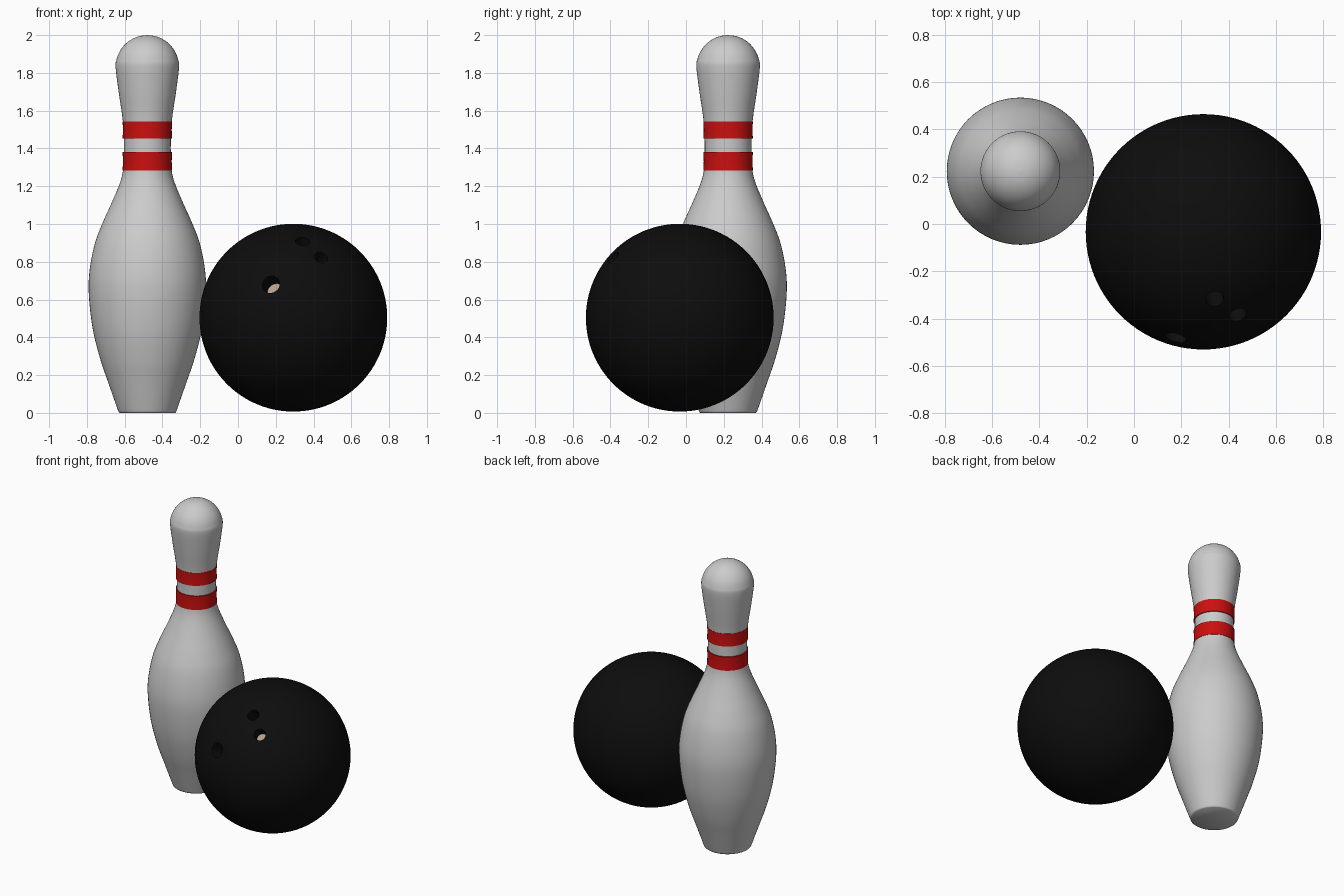
import bpy, bmesh, math
from mathutils import Vector, Matrix

if "Cube" in bpy.data.objects:
    bpy.data.objects.remove(bpy.data.objects["Cube"])

PIN = Vector((-0.48, 0.223, 0))
BALL = Vector((0.293, -0.033, 0.504))
R = 0.497


def material(name, rgb):
    m = bpy.data.materials.new(name)
    m.diffuse_color = (*rgb, 1)
    m.use_nodes = True
    m.node_tree.nodes["Principled BSDF"].inputs["Base Color"].default_value = m.diffuse_color
    return m


black = material("black", (0.004, 0.004, 0.004))
red = material("red", (0.6, 0.005, 0.005))
beige = material("beige", (0.45, 0.36, 0.27))


def finish(name, bm, mat=None, angle=40):
    bmesh.ops.recalc_face_normals(bm, faces=bm.faces)
    me = bpy.data.meshes.new(name)
    bm.to_mesh(me)
    bm.free()
    ob = bpy.data.objects.new(name, me)
    bpy.context.collection.objects.link(ob)
    if mat:
        me.materials.append(mat)
    bpy.ops.object.select_all(action='DESELECT')
    ob.select_set(True)
    bpy.context.view_layer.objects.active = ob
    bpy.ops.object.shade_smooth_by_angle(angle=math.radians(angle))
    return ob


def smooth_path(pts, steps=5):
    """Catmull-Rom curve through the profile points."""
    p = [Vector(q) for q in pts]
    p = [p[0]] + p + [p[-1]]
    out = []
    for a, b, c, d in zip(p, p[1:], p[2:], p[3:]):
        for i in range(steps):
            t = i / steps
            out.append(0.5 * (2*b + (c-a)*t + (2*a-5*b+4*c-d)*t*t + (3*b-a-3*c+d)*t**3))
    return out + [p[-1]]


def lathe(name, pts, mat=None, closed=False):
    bm = bmesh.new()
    vs = [bm.verts.new((r, 0, z)) for r, z in pts]
    es = [bm.edges.new(e) for e in zip(vs, vs[1:])]
    if closed:
        es.append(bm.edges.new((vs[-1], vs[0])))
    bmesh.ops.spin(bm, geom=vs + es, cent=(0, 0, 0), axis=(0, 0, 1),
                   angle=math.tau, steps=64)
    bmesh.ops.remove_doubles(bm, verts=bm.verts, dist=1e-5)
    bmesh.ops.translate(bm, verts=bm.verts, vec=PIN)
    return finish(name, bm, mat)


# Pin body with neck
side = [(0.155, 0.012), (0.205, 0.155), (0.251, 0.29), (0.29, 0.45), (0.31, 0.63),
        (0.305, 0.76), (0.277, 0.9), (0.235, 1.01), (0.19, 1.11), (0.148, 1.21),
        (0.13, 1.275), (0.125, 1.34), (0.124, 1.42), (0.126, 1.5), (0.134, 1.58),
        (0.152, 1.7)]
head = [(0.168 * math.cos(a), 1.83 + 0.17 * math.sin(a))
        for a in (math.radians(d) for d in range(0, 90, 15))]
body = smooth_path(side + head + [(0, 2.0)])
lathe("pin", [(0, 0), (0.147, 0), (0.152, 0.004)] + [(max(v.x, 0), v.y) for v in body])

# Red neck bands
for name, z0, z1 in (("lower_band", 1.283, 1.38), ("upper_band", 1.453, 1.543)):
    lathe(name, [(0.118, z0), (0.131, z0), (0.129, (z0+z1)/2), (0.131, z1), (0.118, z1)],
          red, closed=True)

# Ball
bm = bmesh.new()
bmesh.ops.create_uvsphere(bm, u_segments=96, v_segments=64, radius=R,
                          matrix=Matrix.Translation(BALL))
ball = finish("ball", bm, black)

# Drilled holes: cutter cylinders plus pale floors
holes = [("thumb", (-0.118, -0.445, 0.175), 0.048),
         ("left_finger", (0.047, -0.277, 0.395), 0.038),
         ("right_finger", (0.144, -0.347, 0.315), 0.038)]
DEPTH = 0.12
for name, d, r in holes:
    d = Vector(d).normalized()
    rot = d.to_track_quat('Z', 'Y').to_matrix().to_4x4()
    bm = bmesh.new()
    bmesh.ops.create_cone(bm, cap_ends=True, segments=32, radius1=r, radius2=r,
                          depth=DEPTH * 2, matrix=Matrix.Translation(BALL + d * R) @ rot)
    cutter = finish(name + "_cutter", bm, black)
    cutter.hide_render = True
    mod = ball.modifiers.new("hole", 'BOOLEAN')
    mod.operation, mod.solver, mod.object = 'DIFFERENCE', 'EXACT', cutter
    bpy.context.view_layer.objects.active = ball
    bpy.ops.object.modifier_apply(modifier=mod.name)
    bpy.data.objects.remove(cutter)
    bm = bmesh.new()
    bmesh.ops.create_cone(bm, cap_ends=True, segments=32, radius1=r, radius2=r, depth=0.004,
                          matrix=Matrix.Translation(BALL + d * (R - DEPTH + 0.002)) @ rot)
    finish(name + "_hole_floor", bm, beige)

bpy.ops.object.select_all(action='DESELECT')
ball.select_set(True)
bpy.context.view_layer.objects.active = ball
bpy.ops.object.shade_smooth_by_angle(angle=math.radians(40))
